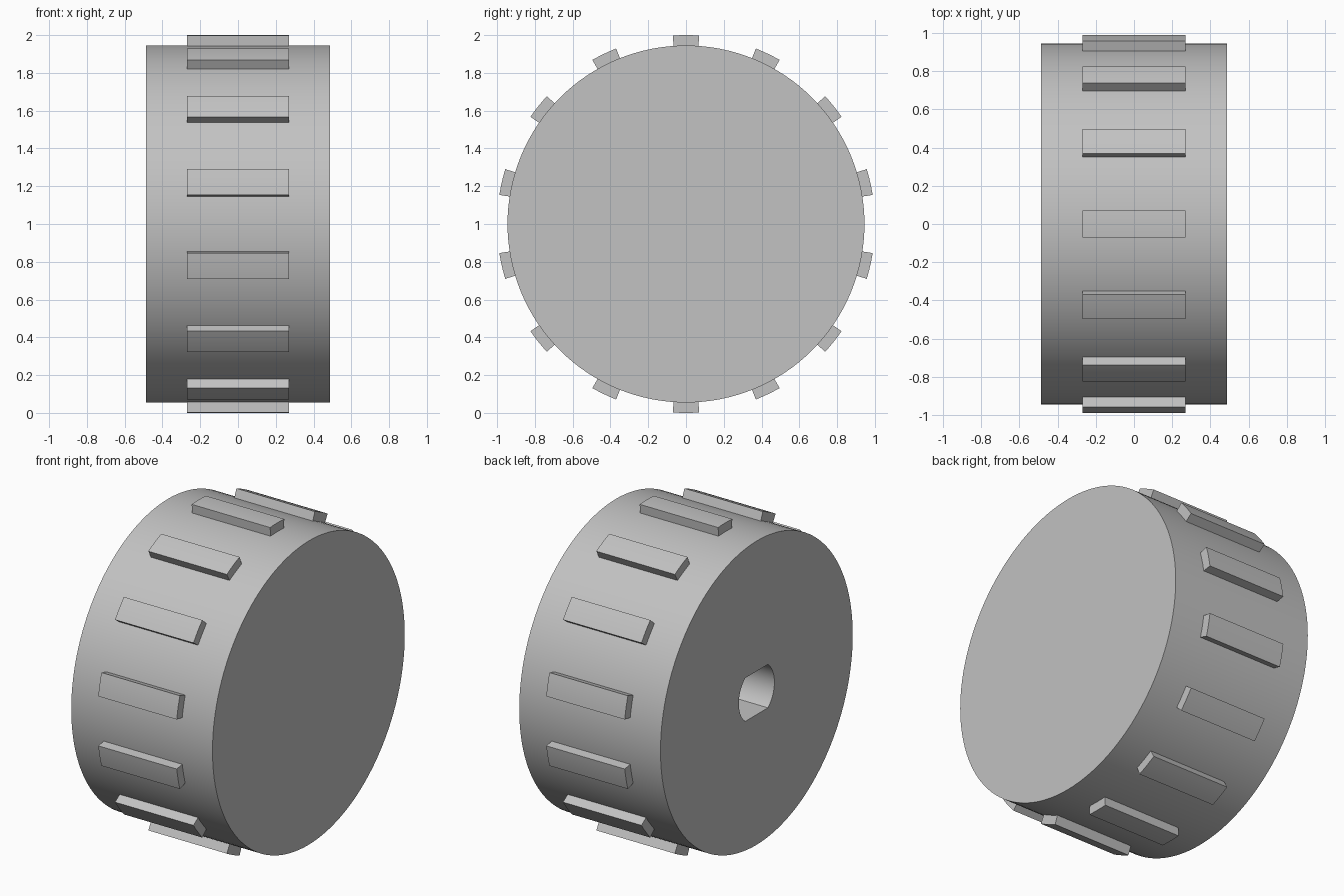
import bpy, bmesh
from math import sin, cos, pi, radians

SEGMENTS = 128
BODY_RADIUS, BODY_HALF = 0.945, 0.486
TOOTH_RADIUS, TOOTH_HALF, TEETH = 1.0, 0.27, 14
BORE_RADIUS, BORE_FLAT, BORE_END = 0.175, 0.135, 0.15

cube = bpy.data.objects.get("Cube")
if cube:
    bpy.data.objects.remove(cube, do_unlink=True)

grey = bpy.data.materials.new("light grey")
grey.use_nodes = True
colour = (0.54, 0.54, 0.54, 1)
grey.diffuse_color = colour
grey.node_tree.nodes["Principled BSDF"].inputs["Base Color"].default_value = colour


def circle(radius, flat=None):
    """Round (y, z) outline, optionally cut by two level flats."""
    flat = flat or radius
    angles = [2 * pi * i / SEGMENTS for i in range(SEGMENTS)]
    return [(radius * cos(a), max(-flat, min(flat, radius * sin(a)))) for a in angles]


def sector(angle, half, inner, outer, steps=6):
    """Ring segment outline centred on an angle."""
    sweep = [angle - half + 2 * half * i / steps for i in range(steps + 1)]
    return ([(outer * cos(a), outer * sin(a)) for a in sweep]
            + [(inner * cos(a), inner * sin(a)) for a in reversed(sweep)])


def loft(name, sections):
    """Join (x, outline) sections in order and cap both ends."""
    bm = bmesh.new()
    rings = [[bm.verts.new((x, y, z + 1)) for y, z in outline] for x, outline in sections]
    for a, b in zip(rings, rings[1:]):
        for i in range(len(a)):
            j = (i + 1) % len(a)
            bm.faces.new((a[i], a[j], b[j], b[i]))
    bm.faces.new(rings[0])
    bm.faces.new(rings[-1])
    bmesh.ops.recalc_face_normals(bm, faces=bm.faces)
    mesh = bpy.data.meshes.new(name)
    bm.to_mesh(mesh)
    bm.free()
    mesh.materials.append(grey)
    obj = bpy.data.objects.new(name, mesh)
    bpy.context.collection.objects.link(obj)
    bpy.ops.object.select_all(action="DESELECT")
    obj.select_set(True)
    bpy.context.view_layer.objects.active = obj
    bpy.ops.object.shade_smooth_by_angle(angle=radians(15))
    return obj


# Wheel body with a blind double-flat shaft bore on the -x face
bore = circle(BORE_RADIUS, BORE_FLAT)
rim = circle(BODY_RADIUS)
loft("wheel_body", [(BORE_END, bore), (-BODY_HALF, bore), (-BODY_HALF, rim), (BODY_HALF, rim)])

# Raised grip teeth around the rim
for i in range(TEETH):
    outline = sector(pi / 2 + 2 * pi * i / TEETH, radians(4), BODY_RADIUS - 0.015, TOOTH_RADIUS)
    loft(f"grip_tooth_{i + 1}", [(-TOOTH_HALF, outline), (TOOTH_HALF, outline)])
